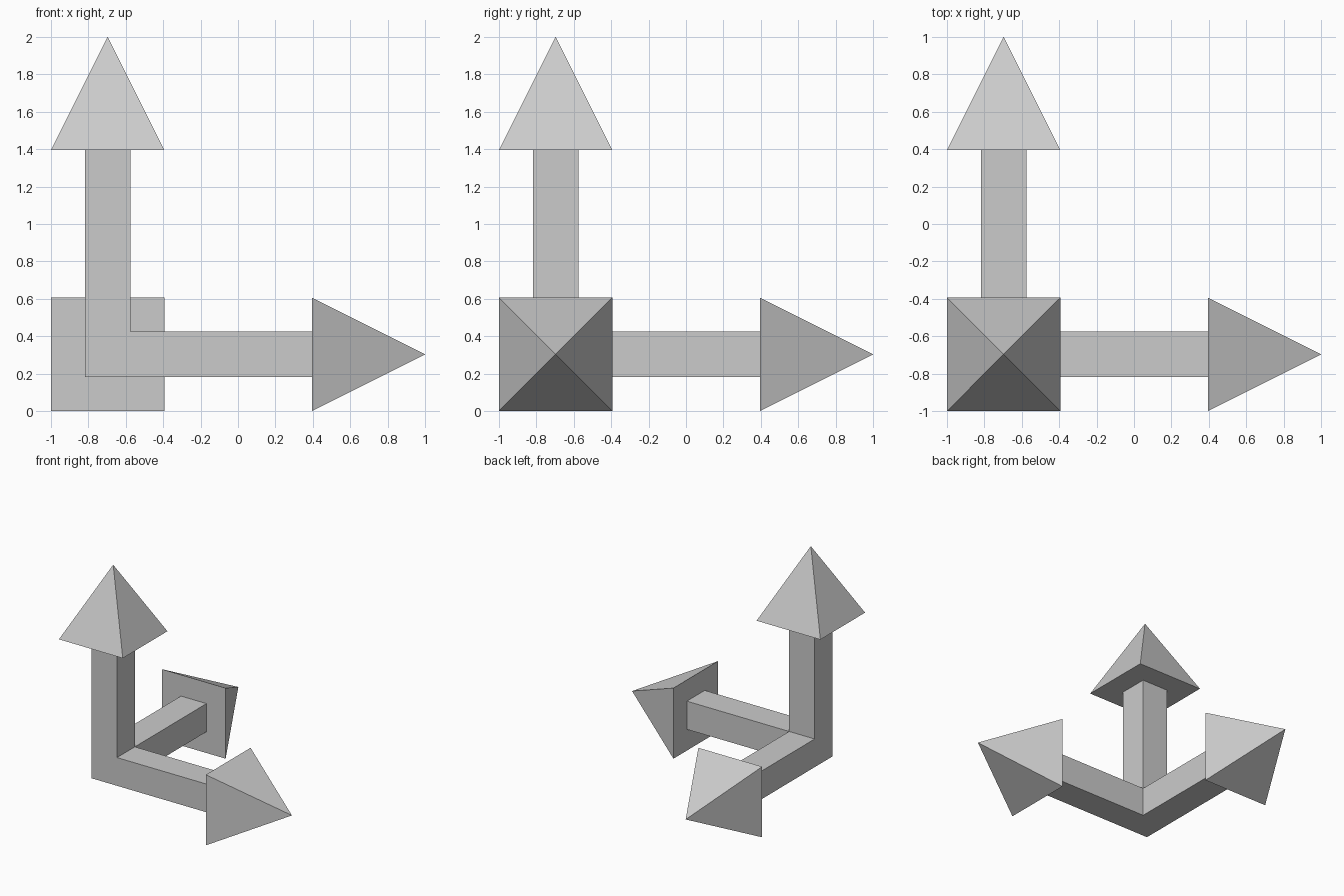
import bpy
import bmesh
from math import pi, sqrt
from mathutils import Matrix, Vector

if "Cube" in bpy.data.objects:
    bpy.data.objects.remove(bpy.data.objects["Cube"], do_unlink=True)

grey = bpy.data.materials.new("light_grey")
grey.use_nodes = True
grey.diffuse_color = (0.6, 0.6, 0.6, 1)
grey.node_tree.nodes["Principled BSDF"].inputs["Base Color"].default_value = (0.6, 0.6, 0.6, 1)

CORNER = Vector((-0.697, -0.697, 0.303))  # where the three arms meet
HALF = 0.121        # half the shaft thickness
HEAD_HALF = 0.303   # half the width of an arrowhead base
HEAD_START = 1.092  # distance from the corner to the arrowhead base
TIP = 1.697         # distance from the corner to the tip


def add_part(name, bm, turn):
    """Turn a part built along +z to its axis and place it at the corner."""
    mesh = bpy.data.meshes.new(name)
    bmesh.ops.transform(bm, matrix=Matrix.Translation(CORNER) @ turn, verts=bm.verts)
    bmesh.ops.recalc_face_normals(bm, faces=bm.faces)
    bm.to_mesh(mesh)
    bm.free()
    mesh.materials.append(grey)
    bpy.context.collection.objects.link(bpy.data.objects.new(name, mesh))


def add_arrow(name, turn, start):
    # Square shaft
    bm = bmesh.new()
    length = HEAD_START - start
    place = Matrix.Translation((0, 0, start + length / 2))
    bmesh.ops.create_cube(bm, size=1, matrix=place @ Matrix.Diagonal((2 * HALF, 2 * HALF, length, 1)))
    add_part(name + "_shaft", bm, turn)

    # Four-sided arrowhead
    bm = bmesh.new()
    place = Matrix.Translation((0, 0, (HEAD_START + TIP) / 2)) @ Matrix.Rotation(pi / 4, 4, "Z")
    bmesh.ops.create_cone(bm, cap_ends=True, segments=4, radius1=HEAD_HALF * sqrt(2),
                          radius2=0, depth=TIP - HEAD_START, matrix=place)
    add_part(name + "_arrowhead", bm, turn)


# The upright shaft fills the corner; the other two start at its sides
add_arrow("upright", Matrix.Identity(4), -HALF)
add_arrow("left", Matrix.Rotation(pi / 2, 4, "Y"), HALF)
add_arrow("back", Matrix.Rotation(-pi / 2, 4, "X"), HALF)
